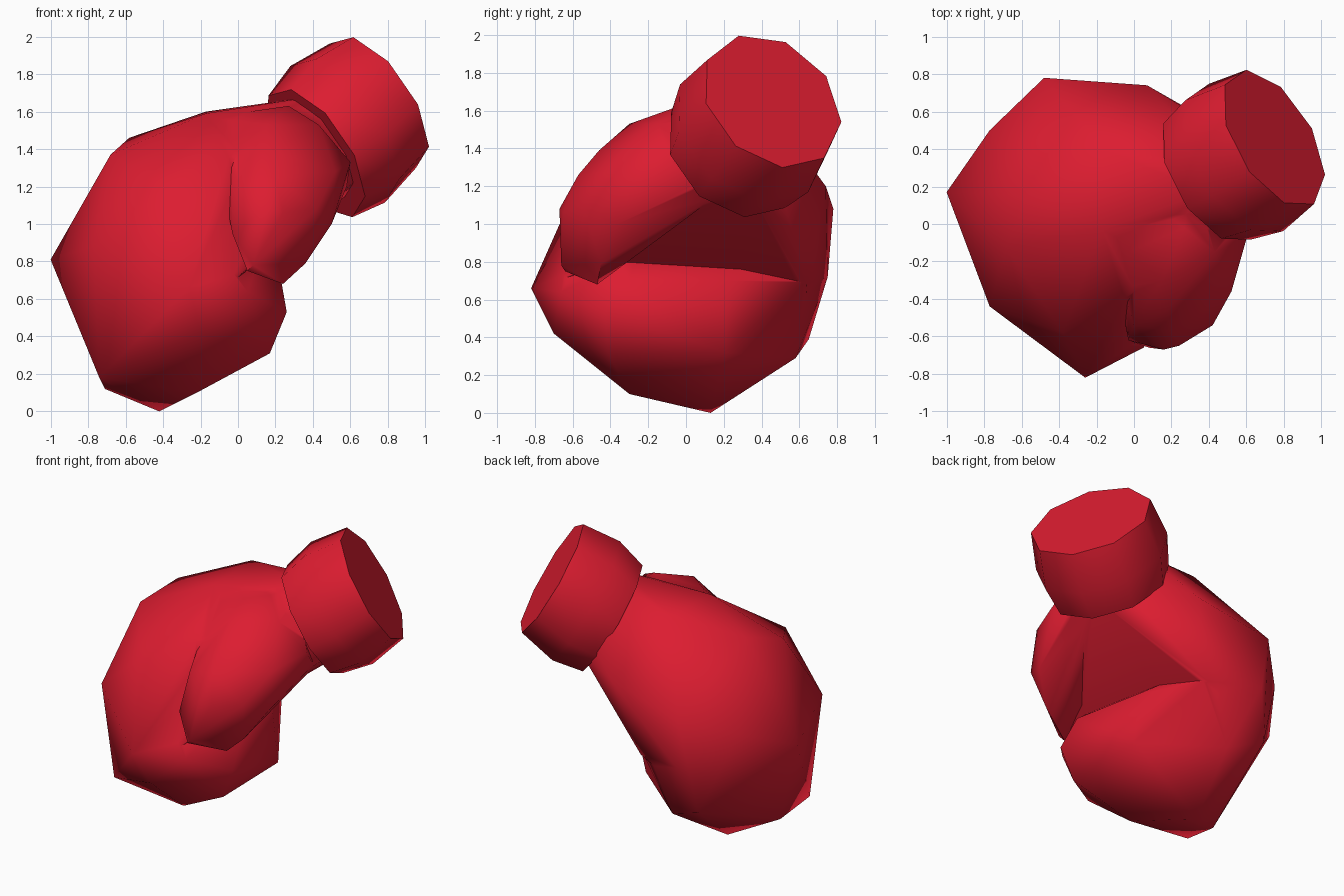
import bpy, bmesh, math
from mathutils import Vector

if "Cube" in bpy.data.objects:
    bpy.data.objects.remove(bpy.data.objects["Cube"])

red = bpy.data.materials.new("red_leather")
red.diffuse_color = (0.72, 0.012, 0.03, 1)
red.use_nodes = True
red.node_tree.nodes["Principled BSDF"].inputs["Base Color"].default_value = red.diffuse_color

AXIS = Vector((.74, .44, .50)).normalized()   # wrist direction
CAP = Vector((.745, .455, 1.65))
U = AXIS.cross(Vector((0, 0, 1))).normalized()
V = U.cross(AXIS)


def ring(back, radius, n=9):
    c = CAP - AXIS * back - Vector((0, 0, .1 * back))
    return [c + radius * (math.cos(a) * V + math.sin(a) * U)
            for a in (2 * math.pi * (i + .3) / n for i in range(n))]


def finish(name, bm):
    bmesh.ops.recalc_face_normals(bm, faces=bm.faces)
    me = bpy.data.meshes.new(name)
    bm.to_mesh(me)
    bm.free()
    ob = bpy.data.objects.new(name, me)
    bpy.context.collection.objects.link(ob)
    me.materials.append(red)
    return ob


def smooth(ob, angle):
    bpy.ops.object.select_all(action='DESELECT')
    ob.select_set(True)
    bpy.context.view_layer.objects.active = ob
    bpy.ops.object.shade_smooth_by_angle(angle=math.radians(angle))


def padded(name, points):
    # faceted padded volume wrapped around its corner points
    bm = bmesh.new()
    for p in points:
        bm.verts.new(p)
    bmesh.ops.convex_hull(bm, input=bm.verts)
    bmesh.ops.delete(bm, geom=[v for v in bm.verts if not v.link_faces], context='VERTS')
    return finish(name, bm)


# knuckle and outer corners shared by the fingers and the hand
SHELL = [(-1, .17, .81), (-.77, -.44, .88), (-.26, -.82, .66), (-.38, -.58, 1.20),
         (-.68, -.13, 1.37), (-.48, .78, 1.08), (-.77, .50, .95), (-.45, .75, .72)]

# curled fingers
fingers = padded("curled_fingers", SHELL + [
    (-.42, .13, 0), (-.74, -.34, .18), (-.71, -.05, .12), (-.22, -.30, .10),
    (-.20, -.70, .42), (.17, -.41, .31), (.26, -.43, .53), (.05, -.66, .64),
    (.23, -.30, .70), (.13, .20, .70), (.17, .21, .32), (-.30, .58, .29),
    (-.55, .65, .39), (-.08, .62, .70)])

# back of the hand, running into the wrist
hand = padded("glove", SHELL + [
    (-.02, -.66, .70), (-.58, .15, 1.46), (-.17, .40, 1.60), (-.17, -.03, 1.59),
    (.22, .05, 1.63), (-.05, -.40, 1.36), (.07, .74, 1.20), (.26, .62, 1.25),
    (-.09, .64, .68), (0, -.30, .73), (-.55, .62, .42)] + ring(.36, .29))

# thumb, running back into the wrist
thumb = padded("thumb", [
    (.08, -.66, .78), (.24, -.47, .68), (.36, -.45, .79), (-.03, -.62, .95),
    (0, -.54, 1.22), (.16, -.67, 1.08), (.24, -.65, 1.06), (.42, -.54, 1.08),
    (.50, -.36, 1.0), (.52, -.36, 1.28), (.43, -.15, 1.53), (.27, -.02, 1.63),
    (.20, -.57, 1.26), (.18, -.46, 1.39), (.15, -.30, 1.53), (-.03, -.15, 1.55),
    (.60, -.08, 1.33), (.12, -.25, .93), (.52, .15, 1.14), (.58, .02, 1.2),
    (.05, -.64, .75), (-.15, 0, 1.57), (.3, .25, 1.6)])

# weld the three leather parts into one skin
for part in (fingers, thumb):
    m = hand.modifiers.new("weld", 'BOOLEAN')
    m.operation, m.solver, m.object = 'UNION', 'EXACT', part
dg = bpy.context.evaluated_depsgraph_get()
hand_mesh = bpy.data.meshes.new_from_object(hand.evaluated_get(dg))
hand.modifiers.clear()
hand.data = hand_mesh
for part in (fingers, thumb):
    bpy.data.objects.remove(part)
bm = bmesh.new()
bm.from_mesh(hand.data)
bmesh.ops.remove_doubles(bm, verts=bm.verts, dist=.012)
bm.to_mesh(hand.data)
bm.free()
smooth(hand, 60)

# cuff
bm = bmesh.new()
loops = [[bm.verts.new(p) for p in ring(b, r)] for b, r in
         [(.45, .40), (.25, .45), (0, .41)]]
for a, b in zip(loops, loops[1:]):
    for i in range(9):
        j = (i + 1) % 9
        bm.faces.new((a[i], a[j], b[j], b[i]))
bm.faces.new(loops[0])
bm.faces.new(loops[-1])
smooth(finish("cuff", bm), 50)
